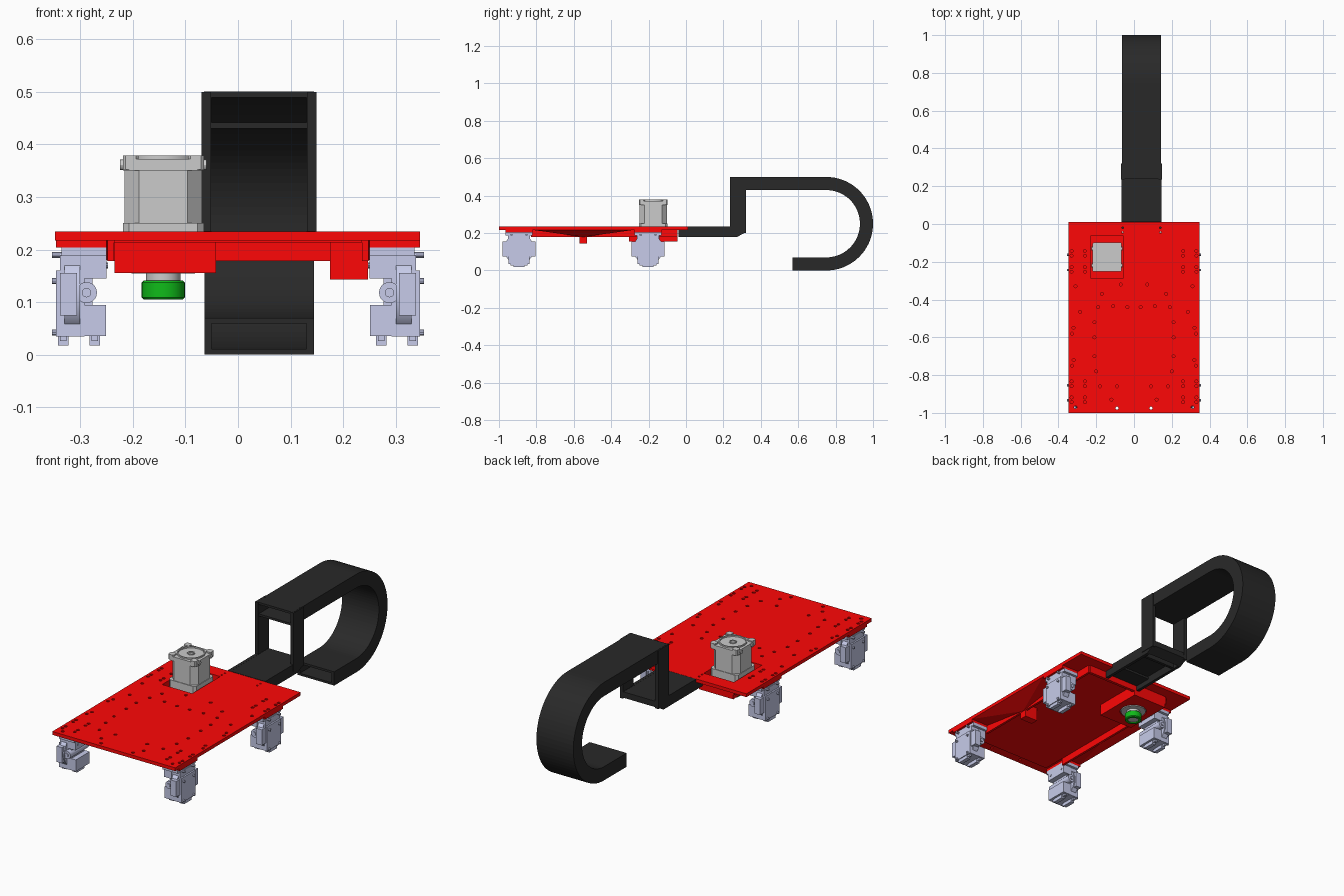
import bpy, bmesh, math
from mathutils import Matrix, Vector

if "Cube" in bpy.data.objects:
    bpy.data.objects.remove(bpy.data.objects["Cube"])


def material(name, rgb):
    m = bpy.data.materials.new(name)
    m.diffuse_color = (*rgb, 1)
    m.use_nodes = True
    m.node_tree.nodes["Principled BSDF"].inputs["Base Color"].default_value = m.diffuse_color
    return m


RED = material("red", (1.0, 0.002, 0.002))
BLACK = material("black", (0.022, 0.022, 0.022))
LILAC = material("lilac", (0.57, 0.6, 0.82))
GREEN = material("green", (0.005, 0.5, 0.01))


def box(bm, x, y, z):
    lo = Vector((min(x), min(y), min(z)))
    hi = Vector((max(x), max(y), max(z)))
    m = Matrix.Translation((lo + hi) / 2) @ Matrix.Diagonal((*(hi - lo), 1))
    bmesh.ops.create_cube(bm, size=1, matrix=m)


def cyl(bm, c, r, depth, axis="Z", seg=24):
    rot = {"X": Matrix.Rotation(math.pi / 2, 4, "Y"),
           "Y": Matrix.Rotation(math.pi / 2, 4, "X"), "Z": Matrix()}[axis]
    bmesh.ops.create_cone(bm, cap_ends=True, segments=seg, radius1=r, radius2=r,
                          depth=depth, matrix=Matrix.Translation(c) @ rot)


def lathe(bm, c, rz, seg=32):
    """Closed ring profile (radius, z) turned around the vertical through c."""
    rows = []
    for i in range(seg):
        a = 2 * math.pi * i / seg
        rows.append([bm.verts.new((c[0] + r * math.cos(a), c[1] + r * math.sin(a), z)) for r, z in rz])
    for i in range(seg):
        p, q = rows[i], rows[(i + 1) % seg]
        for k in range(len(rz)):
            n = (k + 1) % len(rz)
            bm.faces.new((p[k], q[k], q[n], p[n]))


def prism(bm, yz, x0, x1):
    a = [bm.verts.new((x0, y, z)) for y, z in yz]
    b = [bm.verts.new((x1, y, z)) for y, z in yz]
    bm.faces.new(a)
    bm.faces.new(b[::-1])
    for i in range(len(a)):
        j = (i + 1) % len(a)
        bm.faces.new((a[i], b[i], b[j], a[j]))


def chamfer_block(bm, c, half, cut, z):
    """Square block with cut corners, centred on c."""
    h, k = half, half - cut
    ring = [(h, -k), (h, k), (k, h), (-k, h), (-h, k), (-h, -k), (-k, -h), (k, -h)]
    lo = [bm.verts.new((c[0] + p, c[1] + q, z[0])) for p, q in ring]
    hi = [bm.verts.new((c[0] + p, c[1] + q, z[1])) for p, q in ring]
    bm.faces.new(lo[::-1])
    bm.faces.new(hi)
    for i in range(8):
        j = (i + 1) % 8
        bm.faces.new((lo[i], lo[j], hi[j], hi[i]))


def finish(name, bm, mat=None, smooth=True):
    bmesh.ops.recalc_face_normals(bm, faces=bm.faces)
    me = bpy.data.meshes.new(name)
    bm.to_mesh(me)
    bm.free()
    ob = bpy.data.objects.new(name, me)
    bpy.context.collection.objects.link(ob)
    if mat:
        me.materials.append(mat)
    bpy.ops.object.select_all(action="DESELECT")
    bpy.context.view_layer.objects.active = ob
    ob.select_set(True)
    if smooth:
        bpy.ops.object.shade_smooth_by_angle(angle=math.radians(30))
    return ob


def cut(ob, cutter):
    cutter.hide_render = True
    mod = ob.modifiers.new("cut", "BOOLEAN")
    mod.operation, mod.solver, mod.object = "DIFFERENCE", "EXACT", cutter
    bpy.context.view_layer.objects.active = ob
    bpy.ops.object.modifier_apply(modifier=mod.name)
    bpy.data.objects.remove(cutter)


MX, MY = -0.142, -0.175          # motor centre
LEGS = (-0.893, -0.203)          # leg centres along y

# Deck plate with bolt holes and motor opening
bm = bmesh.new()
box(bm, (-0.348, 0.346), (-1, 0.01), (0.217, 0.234))
plate = finish("deck_plate", bm, RED, False)
bm = bmesh.new()
half_holes = [(0.21, -0.52), (0.21, -0.60), (0.21, -0.70), (0.18, -0.86), (0.09, -0.86),
              (0.19, -0.44), (0.11, -0.435), (0.035, -0.44), (0.17, -0.37), (0.07, -0.32),
              (0.285, -0.465), (0.31, -0.33), (0.32, -0.55), (0.328, -0.58), (0.32, -0.72),
              (0.328, -0.75), (0.31, -0.97), (0.09, -0.975), (0.2, -0.78), (0.12, -0.93)]
half_holes += [(x, y + d) for y in LEGS for x in (0.26, 0.33) for d in (-0.05, -0.025, 0.035, 0.06)]
for x, y in half_holes:
    for s in (-1, 1):
        cyl(bm, (s * x, y, 0.22), 0.008, 0.1, seg=10)
for x in (-0.06, 0.14):
    for y in (-0.02, -0.045):
        cyl(bm, (x, y, 0.22), 0.005, 0.1, seg=8)
box(bm, (-0.227, -0.057), (-0.288, -0.062), (0.17, 0.3))
cut(plate, finish("plate_cutter", bm, None, False))

# Thin liner closing the inner holes from below
bm = bmesh.new()
box(bm, (-0.236, 0.236), (-0.95, -0.305), (0.213, 0.2172))
box(bm, (-0.042, 0.236), (-0.305, -0.05), (0.213, 0.2172))
finish("deck_liner", bm, RED, False)

# Motor pocket hanging under the deck
bm = bmesh.new()
box(bm, (-0.235, -0.042), (-0.305, -0.045), (0.155, 0.218))
pocket = finish("motor_pocket", bm, RED, False)
bm = bmesh.new()
box(bm, (-0.227, -0.057), (-0.288, -0.062), (0.17, 0.3))
cut(pocket, finish("pocket_cutter", bm, None, False))
bm = bmesh.new()
cyl(bm, (MX, MY, 0.16), 0.065, 0.1, seg=32)
cut(pocket, finish("pocket_bore", bm, None, False))

# Under-deck rails, gussets and leg pads
for s, side in ((-1, "left"), (1, "right")):
    bm = bmesh.new()
    box(bm, (s * 0.236, s * 0.248), (-0.83, -0.05), (0.178, 0.218))
    p = [bm.verts.new(v) for v in ((s * 0.346, -0.82, 0.217), (s * 0.346, -0.28, 0.217),
                                   (s * 0.247, -0.55, 0.179), (s * 0.247, -0.82, 0.217),
                                   (s * 0.247, -0.28, 0.217))]
    for f in ((0, 1, 2), (0, 2, 3), (1, 4, 2), (0, 3, 4, 1), (2, 4, 3)):
        bm.faces.new([p[i] for i in f])
    for y in LEGS:
        box(bm, (s * 0.25, s * 0.346), (y - 0.072, y + 0.072), (0.204, 0.218))
    finish(side + "_rail", bm, RED, False)
bm = bmesh.new()
box(bm, (-0.24, 0.24), (-0.06, -0.045), (0.178, 0.218))
finish("rear_crossbar", bm, RED, False)
bm = bmesh.new()
box(bm, (0.175, 0.247), (-0.57, -0.53), (0.143, 0.218))
finish("rail_block", bm, RED, False)

# Motor: chamfered body, square end caps, corner lugs, shaft boss
bm = bmesh.new()
chamfer_block(bm, (MX, MY), 0.074, 0.028, (0.165, 0.36))
chamfer_block(bm, (MX, MY), 0.077, 0.012, (0.165, 0.25))
chamfer_block(bm, (MX, MY), 0.077, 0.012, (0.35, 0.372))
lathe(bm, (MX, MY), [(0.066, 0.365), (0.066, 0.379), (0.06, 0.379), (0.06, 0.365)])
lathe(bm, (MX, MY), [(0.018, 0.365), (0.018, 0.376), (0.012, 0.376), (0.012, 0.365)], 20)
for a in (-1, 1):
    for b in (-1, 1):
        chamfer_block(bm, (MX + a * 0.062, MY + b * 0.062), 0.015, 0.005, (0.352, 0.379))
        cyl(bm, (MX + a * 0.077, MY + b * 0.045, 0.361), 0.01, 0.01, "X", 12)
finish("motor_body", bm)
bm = bmesh.new()
cyl(bm, (MX, MY, 0.162), 0.06, 0.016, seg=32)
cyl(bm, (MX, MY, 0.135), 0.033, 0.05, seg=32)
finish("motor_shaft", bm)

# Green drive ring, hollow
bm = bmesh.new()
lathe(bm, (MX, MY), [(0.026, 0.105), (0.037, 0.105), (0.041, 0.109), (0.041, 0.137),
                     (0.037, 0.141), (0.026, 0.141)])
finish("drive_ring", bm, GREEN)

# Four drive legs, mirrored across x
for s, side in ((-1, "left"), (1, "right")):
    for y, end in zip(LEGS, ("front", "rear")):
        bm = bmesh.new()

        def b(x0, x1, hy, z0, z1):
            box(bm, (s * x0, s * x1), (y - hy, y + hy), (z0, z1))
        b(0.25, 0.335, 0.072, 0.188, 0.205)      # mounting head
        b(0.25, 0.292, 0.06, 0.145, 0.19)
        b(0.28, 0.338, 0.058, 0.145, 0.19)
        b(0.292, 0.346, 0.056, 0.035, 0.16)      # housing
        b(0.277, 0.3, 0.05, 0.05, 0.16)
        b(0.306, 0.338, 0.088, 0.075, 0.155)     # side cheeks
        b(0.251, 0.3, 0.056, 0.036, 0.095)       # lower cup
        for x in (0.262, 0.322):                 # feet
            b(x, x + 0.02, 0.03, 0.018, 0.036)
            b(x + 0.004, x + 0.016, 0.045, 0.026, 0.04)
        cyl(bm, (s * 0.315, y, 0.115), 0.08, 0.03, "X", 32)
        cyl(bm, (s * 0.288, y, 0.118), 0.02, 0.15, "Y", 20)
        cyl(bm, (s * 0.288, y, 0.118), 0.009, 0.16, "Y", 12)
        for d in (-0.04, 0.04):                  # outer bolts
            for z in (0.19, 0.14, 0.042):
                cyl(bm, (s * 0.343, y + d, z), 0.006, 0.022, "X", 10)
            cyl(bm, (s * 0.255, y + d, 0.17), 0.006, 0.016, "X", 10)
        finish(f"{end}_{side}_leg", bm, LILAC)

# Tail base: downward-open channel with chamfered end
bm = bmesh.new()
side = [(-0.04, 0.18), (0.275, 0.18), (0.32, 0.205), (0.32, 0.235),
        (0.012, 0.235), (0.012, 0.216), (-0.04, 0.216)]
for x0, x1 in ((-0.066, -0.05), (0.13, 0.146)):
    prism(bm, side, x0, x1)
box(bm, (-0.055, 0.135), (0.012, 0.319), (0.22, 0.2345))
box(bm, (-0.055, 0.135), (-0.04, 0.05), (0.205, 0.216))
prism(bm, [(0.275, 0.18), (0.32, 0.205), (0.32, 0.222), (0.275, 0.195)], -0.055, 0.135)
box(bm, (-0.055, 0.135), (0.225, 0.24), (0.185, 0.225))
finish("tail_base", bm, BLACK, False)

# Two uprights carrying the hook
for x0, x1, nm in ((-0.069, -0.051, "left"), (0.131, 0.149, "right")):
    bm = bmesh.new()
    box(bm, (x0, x1), (0.235, 0.321), (0.2, 0.499))
    for y in (0.28, 0.302):
        cyl(bm, ((x0 + x1) / 2, y, 0.499), 0.005, 0.003, "Z", 10)
    finish(nm + "_upright", bm, BLACK, False)

# Hook: hollow rectangular tube swept along a U
bm = bmesh.new()
stations = [((0.238, 0.465), math.pi / 2)]
N = 36
for i in range(N + 1):
    a = math.pi / 2 - math.pi * i / N
    stations.append(((0.75 + 0.215 * math.cos(a), 0.25 + 0.215 * math.sin(a)), a))
stations.append(((0.57, 0.035), -math.pi / 2))
rows = []
for (y, z), a in stations:
    row = []
    for hw, ht in ((0.104, 0.035), (0.09, 0.024)):
        for u, v in ((-1, -1), (1, -1), (1, 1), (-1, 1)):
            row.append(bm.verts.new((0.04 + u * hw, y + v * ht * math.cos(a), z + v * ht * math.sin(a))))
    rows.append(row)
for p, q in zip(rows, rows[1:]):
    for o in (0, 4):
        for i in range(4):
            j = (i + 1) % 4
            bm.faces.new((p[o + i], p[o + j], q[o + j], q[o + i]))
for r in (rows[0], rows[-1]):
    for i in range(4):
        j = (i + 1) % 4
        bm.faces.new((r[i], r[j], r[4 + j], r[4 + i]))
finish("tail_hook", bm, BLACK, False)
